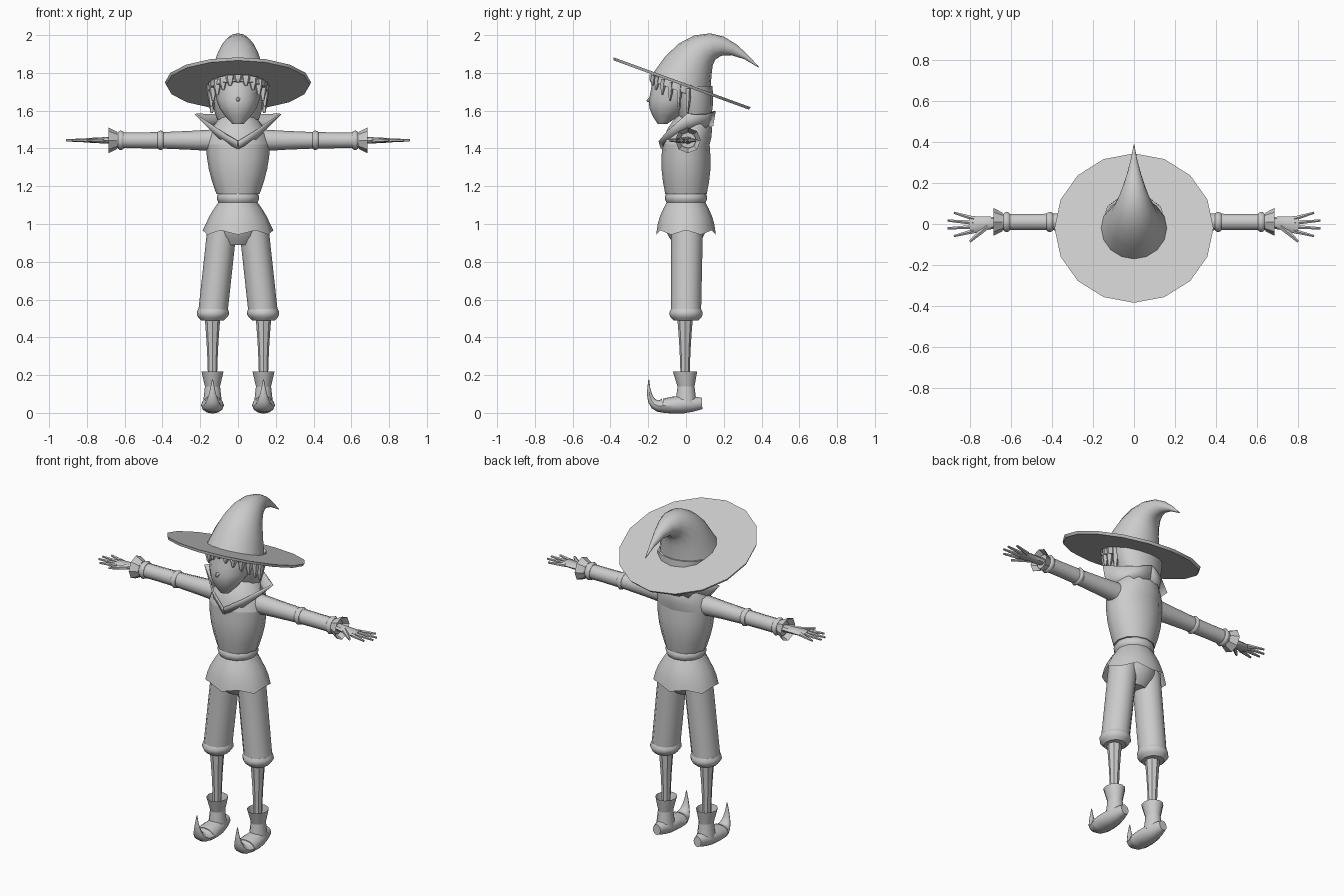
import bpy, bmesh
from math import sin, cos, pi, radians
from mathutils import Matrix, Vector

default_cube = bpy.data.objects.get("Cube")
if default_cube:
    bpy.data.objects.remove(default_cube)

grey = bpy.data.materials.new("plain_grey")
grey.use_nodes = True
shade = (0.6, 0.6, 0.6, 1)
grey.diffuse_color = shade
grey.node_tree.nodes["Principled BSDF"].inputs["Base Color"].default_value = shade


def finish(name, bm, mirror):
    """Turn a bmesh into a softly shaded object, optionally mirrored left to right."""
    bmesh.ops.recalc_face_normals(bm, faces=bm.faces)
    mesh = bpy.data.meshes.new(name)
    bm.to_mesh(mesh)
    bm.free()
    mesh.polygons.foreach_set("use_smooth", [True] * len(mesh.polygons))
    mesh.set_sharp_from_angle(angle=radians(40))
    mesh.materials.append(grey)
    part = bpy.data.objects.new(name, mesh)
    bpy.context.collection.objects.link(part)
    if mirror:
        part.modifiers.new("mirror", 'MIRROR').use_mirror_merge = False
    return part


def tube(name, start, end, size, end_size, via=None, bulge=0, ease=1, steps=4,
         sides=12, level=False, hollow=False, hem=0, mirror=False):
    """Sweep an ellipse (width, depth) along a curve; via bends it, bulge fattens the middle.

    level keeps the rings horizontal, hollow leaves the far end open, hem makes it wavy."""
    start, end = Vector(start), Vector(end)
    via = Vector(via) if via else (start + end) / 2
    bm = bmesh.new()
    rings = []
    for step in range(steps + 1):
        t = step / steps
        centre = start.lerp(via, t).lerp(via.lerp(end, t), t)
        axis = Vector((0, 0, 1)) if level else (via - start).lerp(end - via, t).normalized()
        across = Vector((0, 1, 0)) if abs(axis.x) > abs(axis.y) + abs(axis.z) else Vector((1, 0, 0))
        across = (across - axis * across.dot(axis)).normalized()
        deep = axis.cross(across)
        fade = (1 - t) ** ease
        swell = bulge * sin(pi * t)
        width, depth = (b + (a - b) * fade + swell for a, b in zip(size, end_size))
        ring = []
        for side in range(sides):
            turn = 2 * pi * side / sides
            wave = hem * (-1) ** side if step == steps else 0
            ring.append(bm.verts.new(centre + across * width * sin(turn)
                                     - deep * depth * cos(turn) + axis * wave))
        rings.append(ring)
    for lower, upper in zip(rings, rings[1:]):
        for side in range(sides):
            after = (side + 1) % sides
            bm.faces.new((lower[side], lower[after], upper[after], upper[side]))
    bm.faces.new(rings[0])
    if not hollow:
        bm.faces.new(rings[-1])
    return finish(name, bm, mirror)


def even(radius):
    return radius, radius


# Hat: tilted brim disc and a crown that droops backwards to a point
hat_seat = Vector((0, -.02, 1.75))
hat_up = Matrix.Rotation(radians(-20), 3, 'X') @ Vector((0, 0, 1))
tube("hat_brim", hat_seat - hat_up * .015, hat_seat, even(.38), even(.387), steps=1, sides=16)
tube("hat_crown", hat_seat, (0, .385, 1.83), even(.16), even(.002),
     via=(0, .1, 2.09), ease=1.2, steps=8, sides=16)

# Head, nose and neck
tube("face", (0, -.125, 1.53), (0, -.05, 1.7), (.03, .025), (.118, .138), bulge=.025, level=True)
tube("forehead", (0, -.05, 1.7), (0, -.04, 1.77), (.118, .138), (.115, .135), steps=1, level=True)
tube("nose", (0, -.17, 1.67), (0, -.207, 1.65), even(.02), even(.005), steps=1, sides=6)
tube("neck", (0, .03, 1.4), (0, 0, 1.6), even(.06), even(.05), steps=1, sides=8)

# Hair: band under the brim, full back, and a row of hanging locks
tube("hair_band", hat_seat - hat_up * .05, hat_seat, even(.16), even(.16), steps=1)
tube("hair_back", (0, .05, 1.53), (0, .03, 1.73), (.1, .075), (.15, .11), bulge=.01, level=True)
for place in range(-6, 7):
    turn = place * radians(17)
    root = Vector((.142 * sin(turn), -.02 - .16 * cos(turn), 1.73 + .06 * cos(turn)))
    drop = .04 + .015 * abs(place)
    tube("hair_lock", root, root - Vector((0, .006, drop)), (.026, .015), (.007, .005),
         bulge=.004, steps=2, sides=5)

# Shirt, belt and flared tunic skirt with a wavy hem
tube("shirt_body", (0, 0, 1.16), (0, 0, 1.42), (.115, .11), (.17, .125), bulge=.012, level=True)
tube("shirt_shoulders", (0, 0, 1.42), (0, .04, 1.59), (.17, .125), (.07, .07),
     bulge=.02, level=True)
tube("belt", (0, 0, 1.11), (0, 0, 1.16), even(.1), even(.105), bulge=.01, level=True)
tube("tunic_skirt", (0, 0, 1.12), (0, 0, .955), even(.1), (.187, .158),
     bulge=.01, hollow=True, hem=.012)

# Collar: standing strip from the throat notch to the nape, drawn out to a point at the side
bm = bmesh.new()
strip = []
for place in range(5):
    turn = place * pi / 4
    foot = Vector((.12 * sin(turn), .005 - .13 * cos(turn), 1.4 + .12 * sin(turn / 2)))
    peak = Vector((.09, 0, .04)) if place == 2 else Vector()
    rim = foot + peak + Vector((foot.x * .1, foot.y * .1, .04 + .01 * place))
    strip.append((bm.verts.new(foot), bm.verts.new(rim)))
for (foot, rim), (next_foot, next_rim) in zip(strip, strip[1:]):
    bm.faces.new((foot, next_foot, next_rim, rim))
collar = finish("collar", bm, mirror=True)
collar.modifiers.new("thickness", 'SOLIDIFY').thickness = .01


# Sleeves with raised bands and flared cuffs
def arm(x, y=.01):
    return x, y, 1.443


tube("sleeve", arm(.12), arm(.66), (.055, .058), (.042, .042), bulge=-.006, sides=10, mirror=True)
for x in (.41, .62):
    tube("sleeve_band", arm(x - .015), arm(x + .015), even(.044), even(.044),
         bulge=.008, sides=10, mirror=True)
tube("cuff", arm(.64), arm(.685), even(.045), even(.068), steps=2, sides=8,
     hollow=True, mirror=True)

# Hands: palm, four spread fingers and a thumb
tube("palm", arm(.65), arm(.8, -.005), (.024, .02), (.044, .012), sides=8, mirror=True)
for finger in range(4):
    reach = .913 - .016 * (finger - 1.5) ** 2
    tube("finger", arm(.78, .026 - .02 * finger), arm(reach, .055 - .038 * finger),
         even(.012), even(.006), steps=2, sides=6, mirror=True)
tube("thumb", arm(.715, -.01), arm(.8, -.086), even(.017), even(.007),
     steps=2, sides=6, mirror=True)

# Breeches gathered below the knee
tube("breeches_hips", (0, 0, 1.06), (0, 0, .89), (.11, .1), (.08, .06), bulge=.03, level=True)
tube("breeches_leg", (.082, .005, 1), (.132, 0, .54), (.078, .085), (.078, .08),
     level=True, mirror=True)
tube("breeches_gather", (.132, 0, .55), (.135, 0, .49), (.078, .08), (.06, .065),
     bulge=.016, level=True, mirror=True)


# Bare shins, then boots with a flared top and a toe curling up to a point
def leg(y, z):
    return .135, y, z


tube("shin", leg(-.005, .5), leg(-.005, .18), even(.041), even(.024), bulge=-.003,
     sides=8, mirror=True)
tube("boot_ankle", leg(0, .05), leg(0, .14), (.05, .056), (.04, .045), steps=1,
     level=True, mirror=True)
tube("boot_top", leg(0, .14), leg(-.005, .218), (.04, .045), (.058, .064), steps=2,
     level=True, hollow=True, mirror=True)
tube("boot_foot", leg(.085, .05), leg(-.12, .038), (.025, .03), (.06, .038),
     bulge=.013, mirror=True)
tube("boot_toe", leg(-.12, .038), leg(-.197, .178), (.06, .038), even(.002),
     via=leg(-.205, .02), steps=6, mirror=True)
